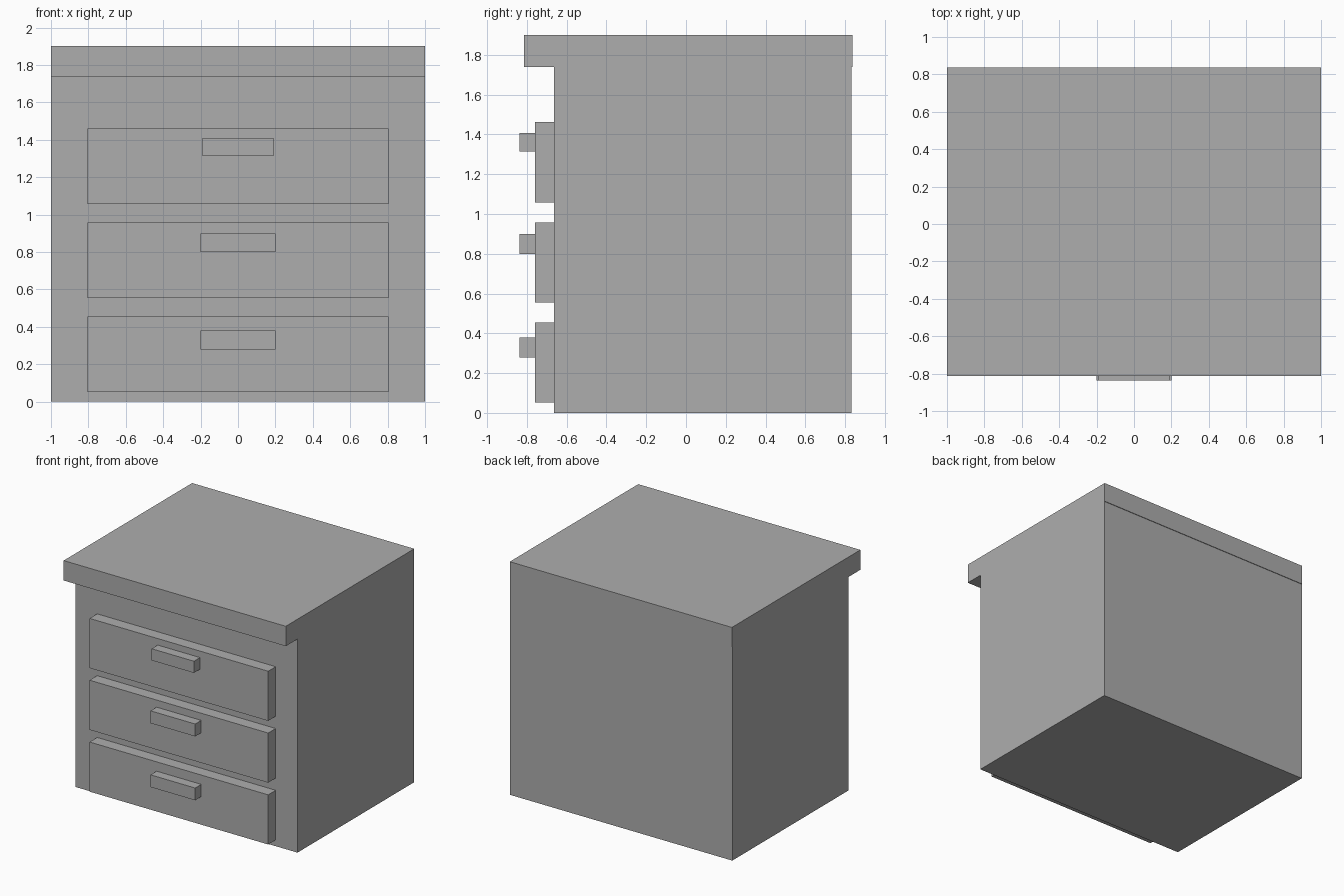
import bpy

default_cube = bpy.data.objects.get("Cube")
if default_cube:
    bpy.data.objects.remove(default_cube, do_unlink=True)

# Single flat colour
grey = bpy.data.materials.new("mid_grey")
grey.use_nodes = True
colour = (0.42, 0.42, 0.42, 1)
grey.diffuse_color = colour
grey.node_tree.nodes["Principled BSDF"].inputs["Base Color"].default_value = colour


def box(name, half_width, y, z):
    """Box centred on x, spanning the given y and z ranges."""
    bpy.ops.mesh.primitive_cube_add(size=1, location=(0, sum(y) / 2, sum(z) / 2))
    obj = bpy.context.object
    obj.name = name
    obj.scale = (2 * half_width, y[1] - y[0], z[1] - z[0])
    bpy.ops.object.transform_apply(location=False, rotation=False, scale=True)
    obj.data.materials.append(grey)


# Cabinet body and overhanging top
box("cabinet_body", 1.0, (-0.663, 0.833), (0, 1.738))
box("cabinet_top", 1.0, (-0.814, 0.838), (1.738, 1.9))

# Drawers with bar handles: label, handle half width, handle bottom and top
drawers = (("lower", 0.201, 0.279, 0.379),
           ("middle", 0.201, 0.799, 0.9),
           ("upper", 0.19, 1.313, 1.408))
for i, (label, half_width, bottom, top) in enumerate(drawers):
    base = 0.051 + i * 0.503
    box(label + "_drawer", 0.804, (-0.76, -0.66), (base, base + 0.404))
    box(label + "_handle", half_width, (-0.838, -0.757), (bottom, top))
